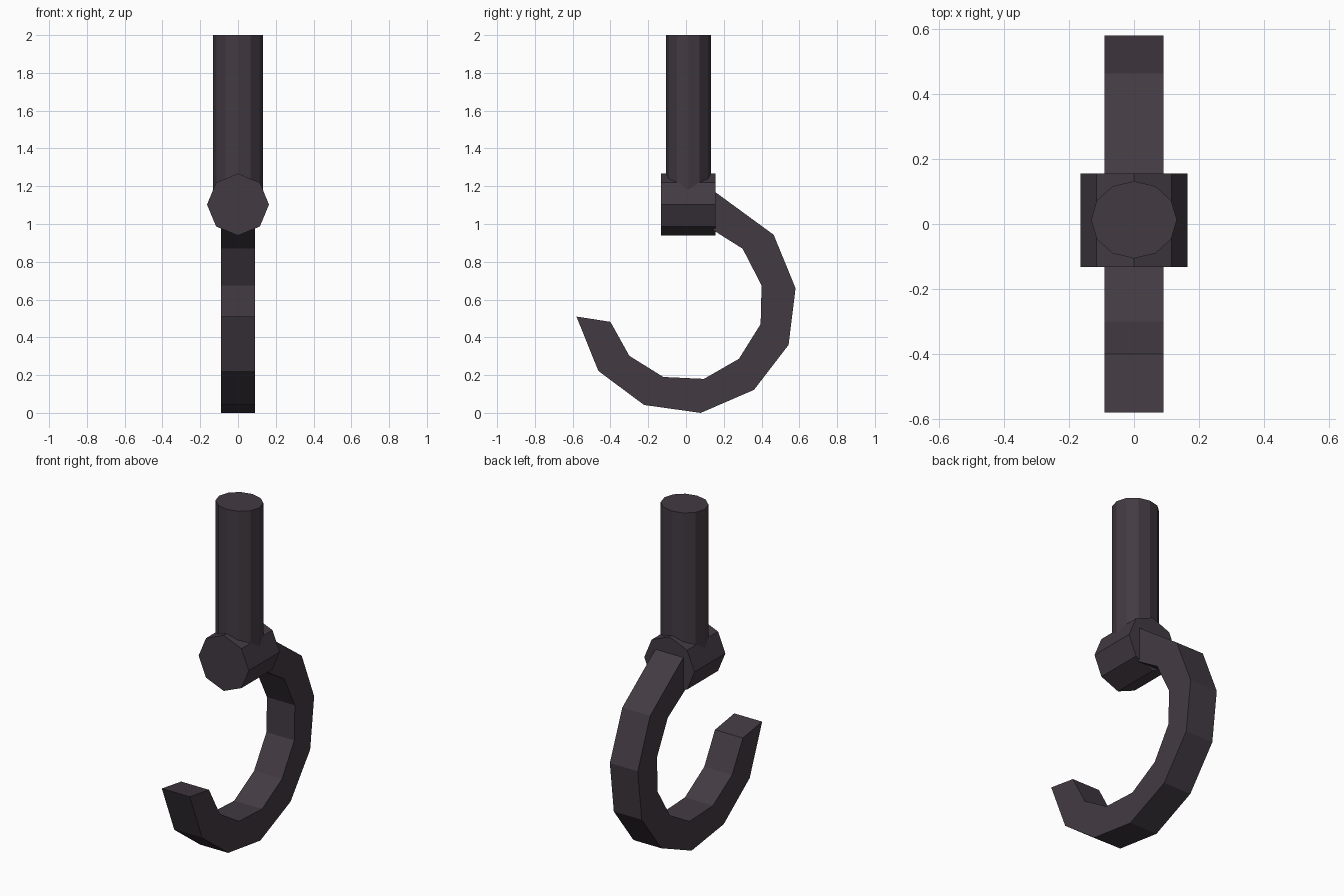
import bpy, math

if "Cube" in bpy.data.objects:
    bpy.data.objects.remove(bpy.data.objects["Cube"])

mat = bpy.data.materials.new("dark_iron")
mat.diffuse_color = (0.055, 0.043, 0.055, 1)
mat.use_nodes = True
mat.node_tree.nodes["Principled BSDF"].inputs["Base Color"].default_value = mat.diffuse_color


def add_part(name, verts, faces):
    mesh = bpy.data.meshes.new(name)
    mesh.from_pydata(verts, [], faces)
    mesh.materials.append(mat)
    obj = bpy.data.objects.new(name, mesh)
    bpy.context.collection.objects.link(obj)
    return obj


def prism(name, ring_a, ring_b):
    """Closed prism between two matching rings."""
    n = len(ring_a)
    faces = [(i, (i + 1) % n, n + (i + 1) % n, n + i) for i in range(n)]
    faces += [tuple(reversed(range(n))), tuple(range(n, 2 * n))]
    return add_part(name, ring_a + ring_b, faces)


def circle(n, rx, ry):
    return [(rx * math.cos(math.tau * i / n), ry * math.sin(math.tau * i / n))
            for i in range(n)]


# Upright shank, slightly flattened front to back
shank = circle(12, 0.132, 0.119)
prism("shank", [(x, y + 0.013, 1.1) for x, y in shank],
      [(x, y + 0.013, 2.0) for x, y in shank])

# Octagonal barrel lying front to back
barrel = circle(8, 0.164, 0.164)
prism("barrel", [(x, 0.155, z + 1.103) for x, z in barrel],
      [(x, -0.133, z + 1.103) for x, z in barrel])

# Curved hook of square section: matching outer and inner arcs
outer = [(0.14, 1.18), (0.464, 0.943), (0.58, 0.66), (0.543, 0.36), (0.36, 0.122),
         (0.078, 0.0), (-0.222, 0.042), (-0.464, 0.222), (-0.58, 0.51)]
inner = [(0.14, 0.97), (0.30, 0.869), (0.40, 0.675), (0.395, 0.47), (0.28, 0.286),
         (0.095, 0.18), (-0.12, 0.19), (-0.30, 0.302), (-0.40, 0.482)]
w = 0.091
verts, faces = [], []
for (oy, oz), (iy, iz) in zip(outer, inner):
    verts += [(-w, oy, oz), (w, oy, oz), (w, iy, iz), (-w, iy, iz)]
for s in range(len(outer) - 1):
    for k in range(4):
        a, b = 4 * s + k, 4 * s + (k + 1) % 4
        faces.append((a, a + 4, b + 4, b))
last = len(verts) - 4
faces += [(0, 1, 2, 3), (last + 3, last + 2, last + 1, last)]
add_part("hook", verts, faces)
